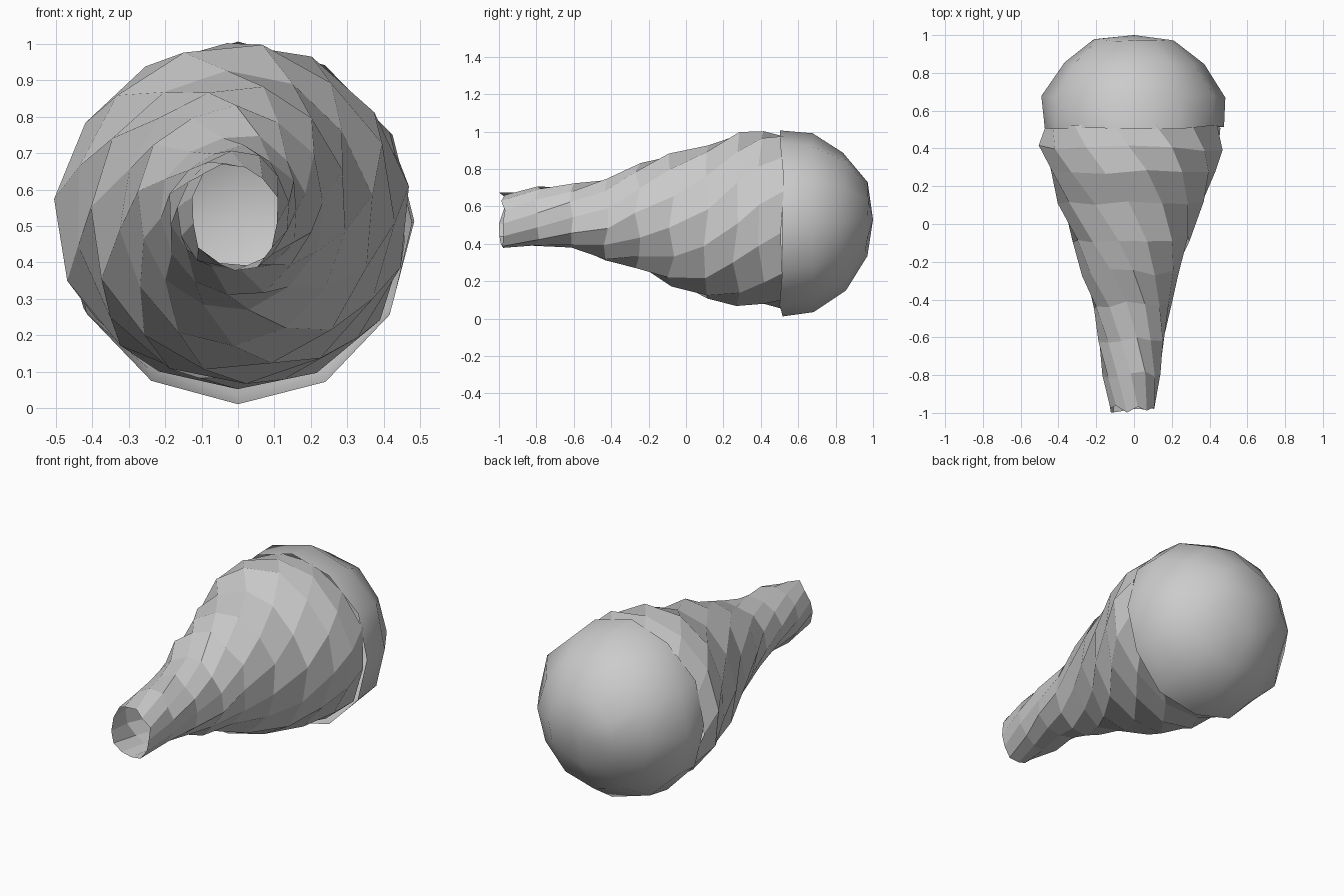
import bpy, bmesh, math, random

random.seed(11)
cube = bpy.data.objects.get("Cube")
if cube:
    bpy.data.objects.remove(cube, do_unlink=True)

grey = bpy.data.materials.new("plain grey")
grey.use_nodes = True
colour = (0.6, 0.6, 0.6, 1)
grey.diffuse_color = colour
grey.node_tree.nodes["Principled BSDF"].inputs["Base Color"].default_value = colour


def shell(name, rings, sides, twist, wobble, tip=None):
    """Skin rings of (y, half width, half height, centre x, centre z), twisted along y."""
    bm = bmesh.new()
    loops = []
    for y, rx, rz, cx, cz in rings:
        loop = []
        for k in range(sides):
            a = 2 * math.pi * k / sides + math.radians(twist) * y
            swell = random.uniform(-wobble, wobble)
            shift = random.uniform(-wobble, wobble) * 2
            loop.append(bm.verts.new((cx + (rx + swell) * math.cos(a), y + shift,
                                      cz + (rz + swell) * math.sin(a))))
        loops.append(loop)
    for a, b in zip(loops, loops[1:]):
        for k in range(sides):
            n = (k + 1) % sides
            bm.faces.new((a[k], b[k], b[n], a[n]))
    if tip:
        point = bm.verts.new(tip)
        for k in range(sides):
            bm.faces.new((loops[-1][k], point, loops[-1][(k + 1) % sides]))
    mesh = bpy.data.meshes.new(name)
    bm.to_mesh(mesh)
    bm.free()
    mesh.materials.append(grey)
    obj = bpy.data.objects.new(name, mesh)
    bpy.context.collection.objects.link(obj)
    return obj


# Open twisted cone with flat facets
cone_rings = [
    (-0.98, 0.122, 0.148, -0.008, 0.525), (-0.8, 0.152, 0.162, -0.01, 0.538),
    (-0.61, 0.178, 0.172, -0.01, 0.543), (-0.43, 0.206, 0.222, -0.01, 0.53),
    (-0.26, 0.26, 0.28, -0.02, 0.547), (-0.08, 0.315, 0.355, -0.01, 0.53),
    (0.1, 0.385, 0.412, -0.015, 0.518), (0.27, 0.445, 0.462, -0.01, 0.532),
    (0.4, 0.488, 0.468, -0.012, 0.535), (0.525, 0.468, 0.472, 0, 0.515),
]
shell("twisted_cone", cone_rings, 13, 92, 0.01)

# Smooth rounded scoop closing the wide end
dome_rings = [
    (0.51, 0.475, 0.498, 0, 0.508), (0.67, 0.488, 0.473, 0, 0.513),
    (0.85, 0.368, 0.367, 0, 0.52), (0.97, 0.215, 0.195, 0, 0.53),
]
dome = shell("round_scoop", dome_rings, 12, 0, 0.006, (0, 1.0, 0.53))
for poly in dome.data.polygons:
    poly.use_smooth = True
